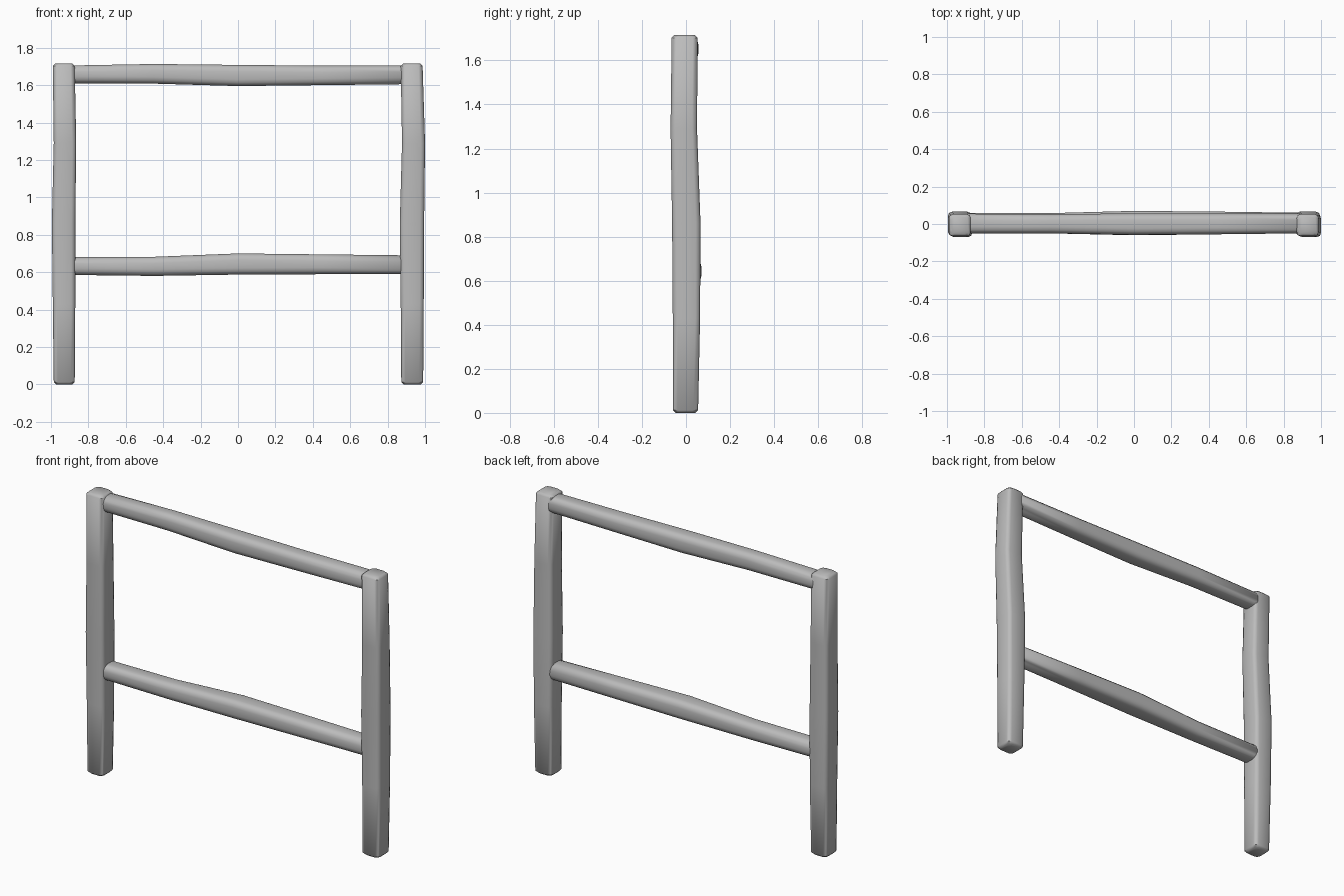
import bpy, bmesh, math
from mathutils import Vector

cube = bpy.data.objects.get("Cube")
if cube:
    bpy.data.objects.remove(cube, do_unlink=True)

# Plain grey paint
grey = bpy.data.materials.new("plain grey")
grey.use_nodes = True
COLOUR = (0.5, 0.5, 0.5, 1)
grey.diffuse_color = COLOUR
grey.node_tree.nodes["Principled BSDF"].inputs["Base Color"].default_value = COLOUR


def rounded_rect(u0, u1, v0, v1, radius, segments):
    """Outline of a rectangle with rounded corners."""
    points = []
    corners = ((u1, v1, -1, -1), (u0, v1, 1, -1), (u0, v0, 1, 1), (u1, v0, -1, 1))
    for i, (u, v, su, sv) in enumerate(corners):
        for k in range(segments + 1):
            a = math.pi / 2 * (i + k / segments)
            points.append((u + su * radius + radius * math.cos(a),
                           v + sv * radius + radius * math.sin(a)))
    return points


def beam(name, stations, place, radius, segments, cap):
    """Loft rectangles (t, u0, u1, v0, v1) into a worn beam with bevelled ends."""
    def shrunk(s, shift):
        t, u0, u1, v0, v1 = s
        return (t + shift, u0 + cap, u1 - cap, v0 + cap, v1 - cap)

    first, last = stations[0], stations[-1]
    rings = [first] + stations[1:-1] + [last]
    rings[0] = (first[0] + cap, *first[1:])
    rings[-1] = (last[0] - cap, *last[1:])
    rings = [shrunk(first, 0)] + rings + [shrunk(last, 0)]

    bm = bmesh.new()
    loops = []
    for t, *rect in rings:
        loops.append([bm.verts.new(place(t, u, v))
                      for u, v in rounded_rect(*rect, radius, segments)])
    for a, b in zip(loops, loops[1:]):
        for i in range(len(a)):
            j = (i + 1) % len(a)
            bm.faces.new((a[i], a[j], b[j], b[i]))
    bm.faces.new(loops[0])
    bm.faces.new(loops[-1])
    bmesh.ops.recalc_face_normals(bm, faces=bm.faces)
    mesh = bpy.data.meshes.new(name)
    bm.to_mesh(mesh)
    bm.free()
    mesh.materials.append(grey)
    obj = bpy.data.objects.new(name, mesh)
    bpy.context.collection.objects.link(obj)
    bpy.ops.object.select_all(action='DESELECT')
    obj.select_set(True)
    bpy.context.view_layer.objects.active = obj
    bpy.ops.object.shade_smooth_by_angle(angle=math.radians(50))
    return obj


def upright(t, u, v):
    return Vector((u, v, t))


def across(t, u, v):
    return Vector((t, u, v))


# Posts: height, x range, y range
beam("right_post", [
    (0, -.985, -.873, -.06, .055),
    (.43, -.99, -.87, -.06, .064),
    (.86, -.995, -.87, -.063, .066),
    (1.29, -.985, -.865, -.07, .05),
    (1.715, -.99, -.873, -.065, .053)], upright, .022, 2, .012)
beam("left_post", [
    (0, .873, .99, -.06, .055),
    (.43, .87, .993, -.06, .064),
    (.86, .865, .995, -.063, .066),
    (1.29, .877, 1, -.07, .05),
    (1.715, .87, .987, -.065, .053)], upright, .022, 2, .012)

# Rails: x, y range, height range
beam("top_rail", [
    (-.9, -.05, .055, 1.61, 1.705),
    (-.45, -.05, .053, 1.608, 1.713),
    (0, -.058, .056, 1.595, 1.708),
    (.45, -.055, .056, 1.6, 1.704),
    (.9, -.05, .055, 1.605, 1.705)], across, .035, 3, .01)
beam("lower_rail", [
    (-.9, -.05, .06, .585, .68),
    (-.45, -.05, .058, .58, .682),
    (0, -.06, .07, .587, .7),
    (.45, -.055, .066, .589, .695),
    (.9, -.05, .06, .59, .69)], across, .035, 3, .01)
